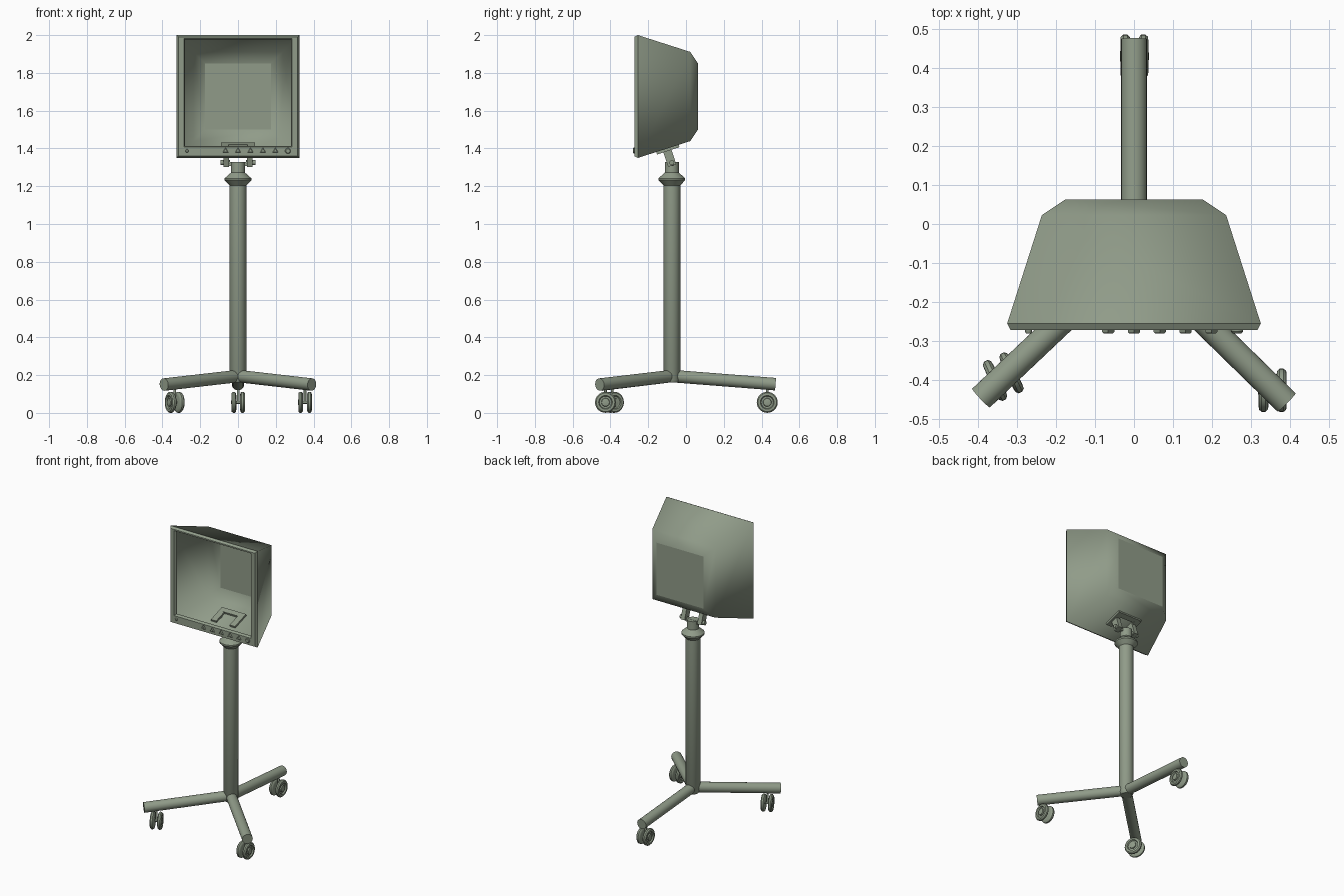
import bpy, bmesh, math
from mathutils import Vector, Matrix

if "Cube" in bpy.data.objects:
    bpy.data.objects.remove(bpy.data.objects["Cube"])

paint = bpy.data.materials.new("sage_grey")
paint.diffuse_color = (0.28, 0.33, 0.25, 1)
paint.use_nodes = True
paint.node_tree.nodes["Principled BSDF"].inputs["Base Color"].default_value = paint.diffuse_color


def finish(bm, name, angle=35):
    mesh = bpy.data.meshes.new(name)
    bm.to_mesh(mesh)
    bm.free()
    mesh.materials.append(paint)
    ob = bpy.data.objects.new(name, mesh)
    bpy.context.collection.objects.link(ob)
    if angle:
        bpy.ops.object.select_all(action='DESELECT')
        ob.select_set(True)
        bpy.context.view_layer.objects.active = ob
        bpy.ops.object.shade_smooth_by_angle(angle=math.radians(angle))
    return ob


def lathe(name, profile, origin, axis, segs=24, phase=0.0, angle=35):
    """Revolve (radius, height) points about an axis and cap both ends."""
    rot = Vector(axis).to_track_quat('Z', 'Y').to_matrix().to_4x4()
    m = Matrix.Translation(origin) @ rot
    bm = bmesh.new()
    rings = [[bm.verts.new(m @ Vector((r * math.cos(phase + math.tau * i / segs),
                                       r * math.sin(phase + math.tau * i / segs), h)))
              for i in range(segs)] for r, h in profile]
    for a, b in zip(rings, rings[1:]):
        for i in range(segs):
            j = (i + 1) % segs
            bm.faces.new((a[i], a[j], b[j], b[i]))
    bm.faces.new(rings[0][::-1])
    bm.faces.new(rings[-1])
    bmesh.ops.recalc_face_normals(bm, faces=bm.faces)
    return finish(bm, name, angle)


def tube(name, a, b, r, segs=24):
    d = Vector(b) - Vector(a)
    return lathe(name, [(r, 0), (r, d.length)], a, d, segs)


def box(name, loc, size, tilt=0.0):
    bm = bmesh.new()
    bmesh.ops.create_cube(bm, size=1)
    bmesh.ops.scale(bm, vec=size, verts=bm.verts)
    bmesh.ops.transform(bm, matrix=Matrix.Translation(loc) @ Matrix.Rotation(tilt, 4, 'X'),
                        verts=bm.verts)
    return finish(bm, name, 0)


def square_rings(name, rings, zc, cap):
    """Loft square sections given as (y, half width, centre z offset)."""
    bm = bmesh.new()
    loops = [[bm.verts.new((sx * h, y, zc + dz + sz * h))
              for sx, sz in ((-1, -1), (1, -1), (1, 1), (-1, 1))] for y, h, dz in rings]
    for a, b in zip(loops, loops[1:]):
        for i in range(4):
            j = (i + 1) % 4
            f = bm.faces.new((a[i], a[j], b[j], b[i]))
            f.smooth = cap
    if cap:
        bm.faces.new(loops[-1])
    return finish(bm, name, 0)


# Monitor housing: hollow tapered shell and front bezel
ZC = 1.675
square_rings("monitor_shell", [(-0.255, 0.325, 0), (0.023, 0.236, 0), (0.063, 0.176, 0)], ZC, True)
square_rings("monitor_bezel", [(-0.255, 0.325, 0), (-0.272, 0.316, 0), (-0.272, 0.287, 0.02),
                               (-0.262, 0.281, 0.02), (-0.250, 0.281, 0.02)], ZC, False)

# Controls under the screen opening
for i in range(5):
    lathe(f"triangle_button_{i}", [(0.018, 0), (0.018, 0.007), (0.013, 0.011)],
          (-0.066 + 0.066 * i, -0.270, 1.387), (0, -1, 0), 3, math.pi / 2, 0)
for name, x, r in (("indicator_lamp", -0.270, 0.009), ("round_knob", 0.264, 0.015)):
    lathe(name, [(r, 0), (r, 0.006), (r * 0.75, 0.01)], (x, -0.270, 1.387), (0, -1, 0), 16)

# Tilting bracket under the housing
TILT = math.radians(18)
box("bracket_crossbar", (0, -0.055, 1.414), (0.18, 0.035, 0.026), TILT)
for s, side in ((-1, "left"), (1, "right")):
    box(f"bracket_rail_{side}", (s * 0.07, -0.10, 1.399), (0.04, 0.12, 0.026), TILT)
    box(f"bracket_prong_{side}", (s * 0.062, -0.088, 1.355), (0.03, 0.045, 0.095), TILT)
tube("pivot_pin", (-0.092, -0.075, 1.325), (-0.042, -0.075, 1.325), 0.013, 12)
tube("pivot_pin", (0.042, -0.075, 1.325), (0.092, -0.075, 1.325), 0.013, 12)
box("pivot_bar", (0, -0.075, 1.318), (0.10, 0.022, 0.022))

# Post with collar and neck
PY = -0.075
lathe("post", [(0.035, 0.16), (0.045, 0.175), (0.045, 1.215)], (0, PY, 0), (0, 0, 1), 32)
lathe("post_collar", [(0.045, 1.205), (0.071, 1.232), (0.071, 1.242), (0.037, 1.272)],
      (0, PY, 0), (0, 0, 1), 32)
lathe("post_neck", [(0.037, 1.265), (0.037, 1.328)], (0, PY, 0), (0, 0, 1), 24)

# Three legs, each with a twin-wheel caster
wheel = [(0.036, 0), (0.046, 0.002), (0.052, 0.008), (0.052, 0.018), (0.046, 0.025),
         (0.034, 0.026), (0.030, 0.018), (0.021, 0.018), (0.019, 0.025), (0.008, 0.027)]
legs = (("back", (0, 0.474, 0.152), (0.001, 0.430), 0),
        ("left", (-0.392, -0.446, 0.150), (-0.335, -0.391), 25),
        ("right", (0.391, -0.457, 0.150), (0.355, -0.426), 0))
for name, end, (cx, cy), turn in legs:
    tube(f"{name}_leg", (0, PY, 0.195), end, 0.033)
    t = math.radians(turn)
    ax = Vector((math.cos(t), math.sin(t), 0))
    c = Vector((cx, cy, 0.056))
    for s, label in ((-1, "inner"), (1, "outer")):
        lathe(f"{name}_wheel_{label}", [(r * 1.07, h) for r, h in wheel],
              c + ax * s * 0.010, ax * s, 28)
    tube(f"{name}_axle", c - ax * 0.03, c + ax * 0.03, 0.008, 12)
    tube(f"{name}_caster_stem", c, c + Vector((0, 0, 0.085)), 0.007, 12)
